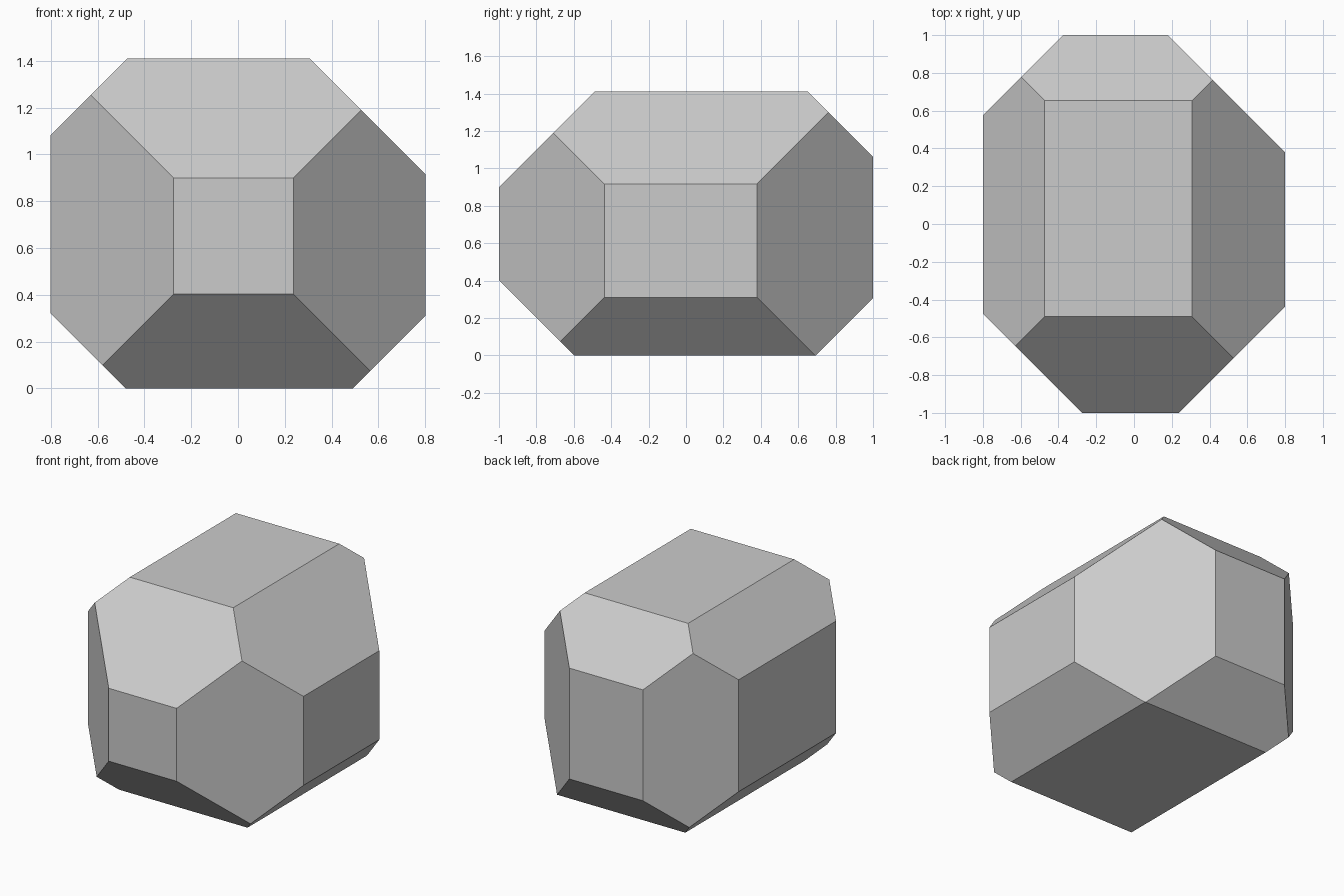
import bpy, bmesh
from mathutils import Vector

if "Cube" in bpy.data.objects:
    bpy.data.objects.remove(bpy.data.objects["Cube"])

HEIGHT = 1.41

# Box block standing on the ground
bm = bmesh.new()
bmesh.ops.create_cube(bm, size=1)
for v in bm.verts:
    v.co = Vector((v.co.x * 1.6, v.co.y * 2.0, (v.co.z + 0.5) * HEIGHT))

# One 45 degree cut per box edge: direction and offset (direction . p = offset)
cuts = [
    ((1, 1, 0), 1.18), ((1, -1, 0), 1.237), ((-1, -1, 0), 1.275), ((-1, 1, 0), 1.375),
    ((1, 0, 1), 1.717), ((-1, 0, 1), 1.883), ((1, 0, -1), 0.49), ((-1, 0, -1), 0.48),
    ((0, -1, 1), 1.90), ((0, 1, 1), 2.063), ((0, -1, -1), 0.597), ((0, 1, -1), 0.693),
]


def slice_off(direction, offset):
    n = Vector(direction)
    res = bmesh.ops.bisect_plane(
        bm, geom=bm.verts[:] + bm.edges[:] + bm.faces[:], dist=1e-5,
        plane_co=n * (offset / n.length_squared), plane_no=n, clear_outer=True)
    rim = [e for e in res["geom_cut"] if isinstance(e, bmesh.types.BMEdge)]
    bmesh.ops.edgeloop_fill(bm, edges=rim)


for direction, offset in cuts:
    slice_off(direction, offset)

# Flat faceted stone
bmesh.ops.recalc_face_normals(bm, faces=bm.faces)
mesh = bpy.data.meshes.new("faceted_stone")
bm.to_mesh(mesh)
bm.free()
stone = bpy.data.objects.new("faceted_stone", mesh)
bpy.context.collection.objects.link(stone)
